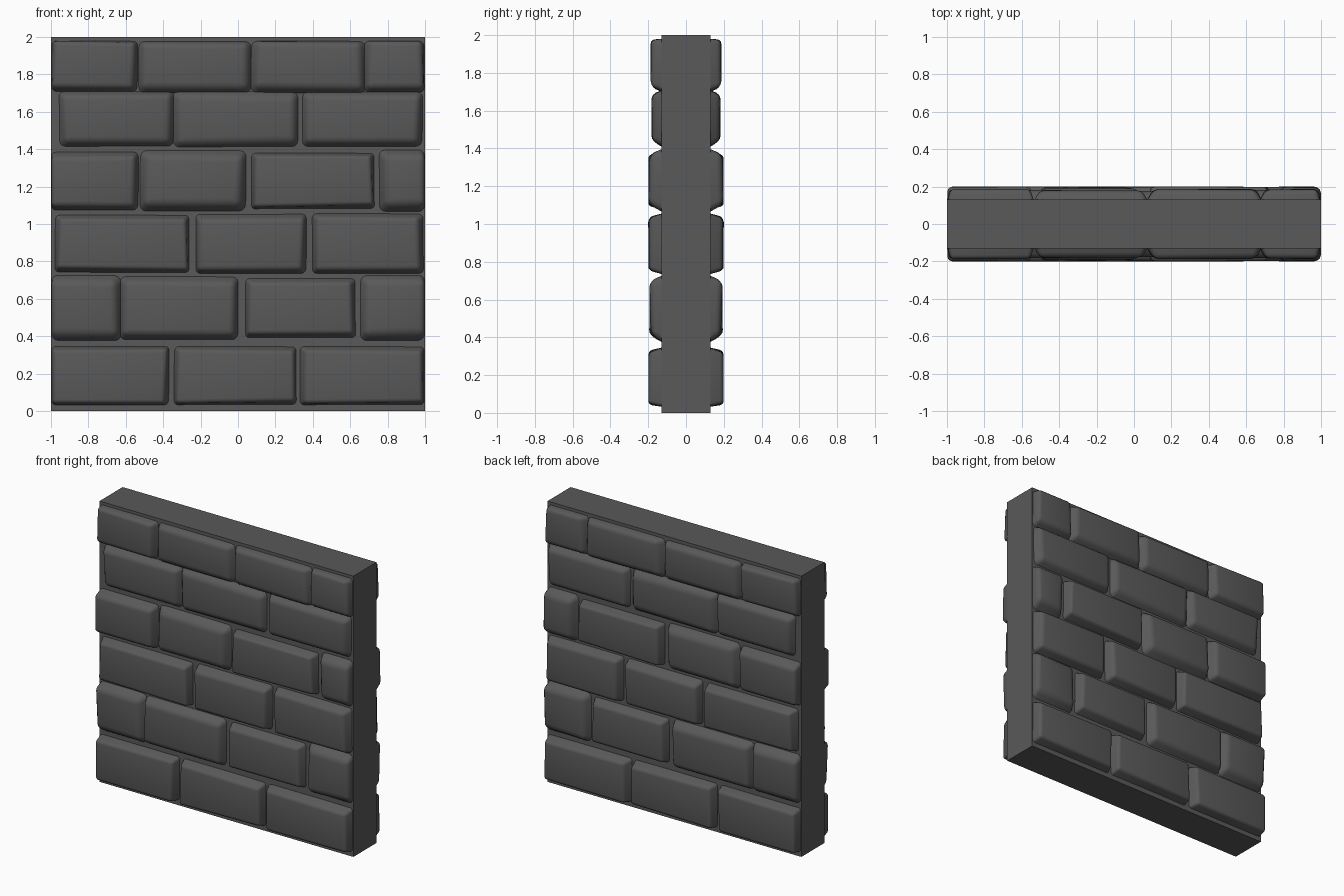
import bpy, bmesh, random
from mathutils import Vector

if "Cube" in bpy.data.objects:
    bpy.data.objects.remove(bpy.data.objects["Cube"])

random.seed(4)

stone = bpy.data.materials.new("dark grey stone")
stone.diffuse_color = (0.1, 0.1, 0.1, 1)
stone.use_nodes = True
stone.node_tree.nodes["Principled BSDF"].inputs["Base Color"].default_value = stone.diffuse_color

CORE = 0.13      # half thickness of the mortar core


def clamp(v, lo, hi):
    return max(lo, min(hi, v))


def finish(name, bm):
    bmesh.ops.recalc_face_normals(bm, faces=bm.faces)
    me = bpy.data.meshes.new(name)
    bm.to_mesh(me)
    bm.free()
    me.materials.append(stone)
    ob = bpy.data.objects.new(name, me)
    bpy.context.collection.objects.link(ob)
    return ob


def smooth(ob):
    bpy.ops.object.select_all(action='DESELECT')
    ob.select_set(True)
    bpy.context.view_layer.objects.active = ob
    bpy.ops.object.shade_smooth_by_angle(angle=0.6)


def add_brick(bm, x0, x1, z0, z1, depth, soft):
    """Worn brick: tapered block with uneven corners and rounded edges."""
    tmp = bmesh.new()
    flare = 0.02 + 0.025 * soft
    base, face = [], []
    for sx, sz in ((-1, -1), (1, -1), (1, 1), (-1, 1)):
        x = x0 if sx < 0 else x1
        z = z0 if sz < 0 else z1
        base.append(tmp.verts.new((clamp(x + sx * flare, -0.999, 0.999), -CORE + 0.02,
                                   clamp(z + sz * flare, 0.03, 1.98))))
        jx, jz = random.uniform(-0.012, 0.012), random.uniform(-0.008, 0.008)
        sink = random.uniform(0, 0.012) * soft
        face.append(tmp.verts.new((clamp(x + jx, -0.999, 0.999), -depth + sink,
                                   clamp(z + jz, 0.03, 1.98))))
    tmp.faces.new(face)
    for i in range(4):
        j = (i + 1) % 4
        tmp.faces.new((base[i], base[j], face[j], face[i]))
    edges = [e for e in tmp.edges if any(v in face for v in e.verts)]
    bmesh.ops.bevel(tmp, geom=edges, offset=0.016 + 0.016 * soft, segments=3,
                    profile=0.5, affect='EDGES')
    me = bpy.data.meshes.new("tmp")
    tmp.to_mesh(me)
    tmp.free()
    bm.from_mesh(me)
    bpy.data.meshes.remove(me)


# Mortar core
bm = bmesh.new()
bmesh.ops.create_cube(bm, size=1)
for v in bm.verts:
    v.co = Vector((v.co.x * 2, v.co.y * 2 * CORE, v.co.z * 2 + 1))
finish("mortar_core", bm)

# Courses: z bottom, z top, face depth, bricks (x start, x end, softness)
courses = [
    (0.05, 0.325, 0.20, [(-0.98, -0.39, 0.2), (-0.32, 0.29, 0.2), (0.35, 0.98, 0.2)]),
    (0.41, 0.69, 0.195, [(-1, -0.66, 1), (-0.60, -0.03, 0.7), (0.06, 0.61, 0.2), (0.69, 1, 1)]),
    (0.76, 1.03, 0.20, [(-0.96, -0.28, 0.1), (-0.20, 0.34, 0.4), (0.42, 0.97, 0.4)]),
    (1.10, 1.36, 0.20, [(-0.99, -0.56, 0.5), (-0.49, 0.01, 0.9), (0.09, 0.71, 0.1), (0.79, 1, 1)]),
    (1.44, 1.68, 0.183, [(-0.93, -0.37, 0.6), (-0.32, 0.29, 0.8), (0.37, 0.96, 0.6)]),
    (1.73, 1.97, 0.188, [(-0.98, -0.56, 0.4), (-0.50, 0.04, 0.8), (0.10, 0.65, 0.8), (0.70, 0.985, 0.6)]),
]
for n, (z0, z1, depth, bricks) in enumerate(courses, 1):
    bm = bmesh.new()
    for x0, x1, soft in bricks:
        add_brick(bm, x0, x1, z0, z1, depth, soft)
    ob = finish(f"brick_course_{n}", bm)
    smooth(ob)
    # Same bricks on the back of the wall
    mirror = ob.modifiers.new("Mirror", 'MIRROR')
    mirror.use_axis = (False, True, False)
    mirror.use_mirror_merge = False
